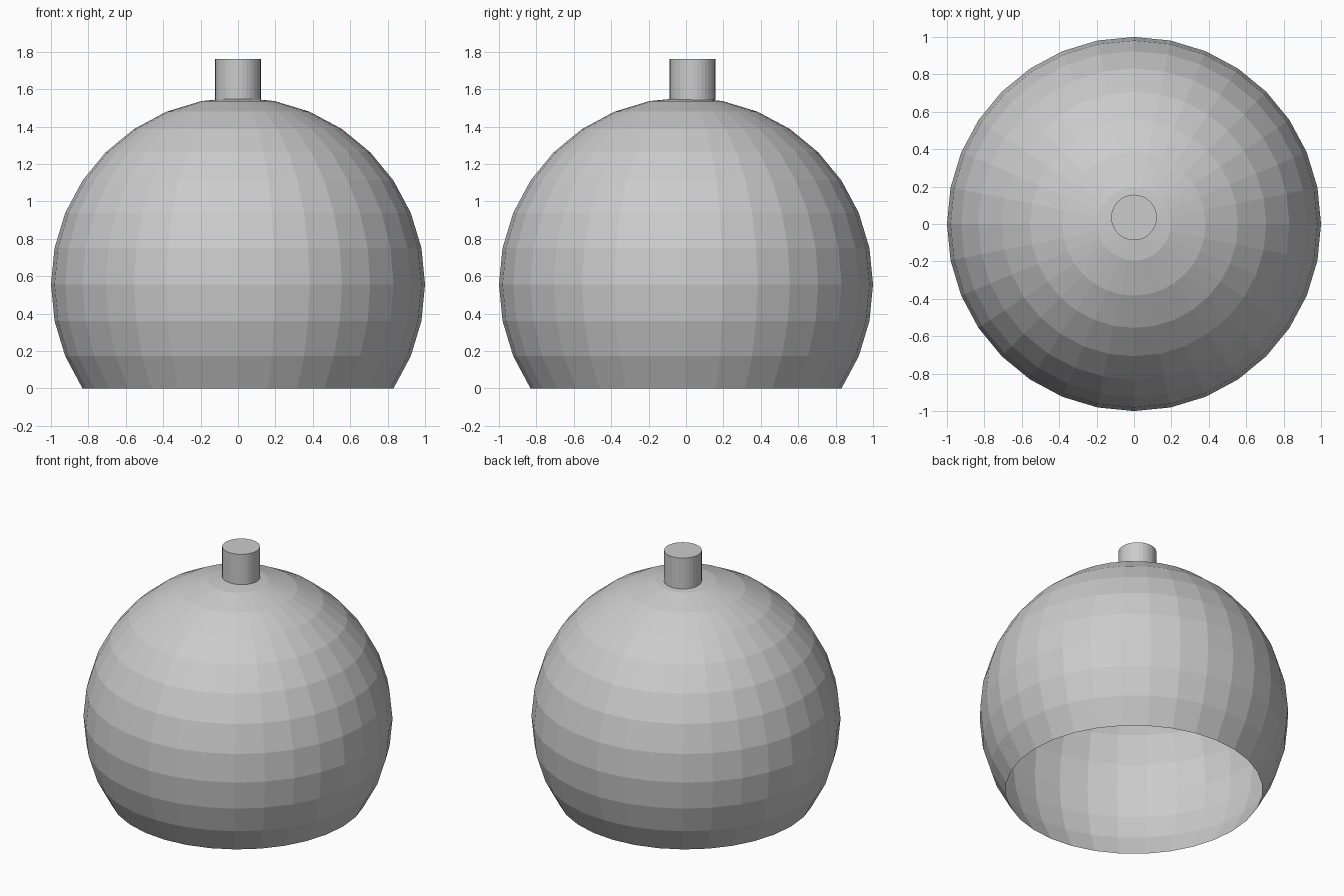
import bpy, bmesh, math

if "Cube" in bpy.data.objects:
    bpy.data.objects.remove(bpy.data.objects["Cube"])

CENTRE_Z = math.sin(math.radians(33.75))  # opening falls on the third ring below the equator


def add_object(name, bm):
    mesh = bpy.data.meshes.new(name)
    bm.to_mesh(mesh)
    bm.free()
    obj = bpy.data.objects.new(name, mesh)
    bpy.context.collection.objects.link(obj)
    return obj


# Globe shade: faceted sphere with the bottom rings removed, open underneath
bm = bmesh.new()
bmesh.ops.create_uvsphere(bm, u_segments=32, v_segments=16, radius=1)
bmesh.ops.translate(bm, verts=bm.verts, vec=(0, 0, CENTRE_Z))
low = [v for v in bm.verts if v.co.z < -0.01]
bmesh.ops.delete(bm, geom=low, context='VERTS')
add_object("globe_shade", bm)

# Stem: short capped cylinder, set slightly towards the back
bm = bmesh.new()
bmesh.ops.create_cone(bm, cap_ends=True, segments=32, radius1=0.122, radius2=0.122, depth=0.22)
stem = add_object("stem", bm)
stem.location = (0, 0.035, 1.652)
